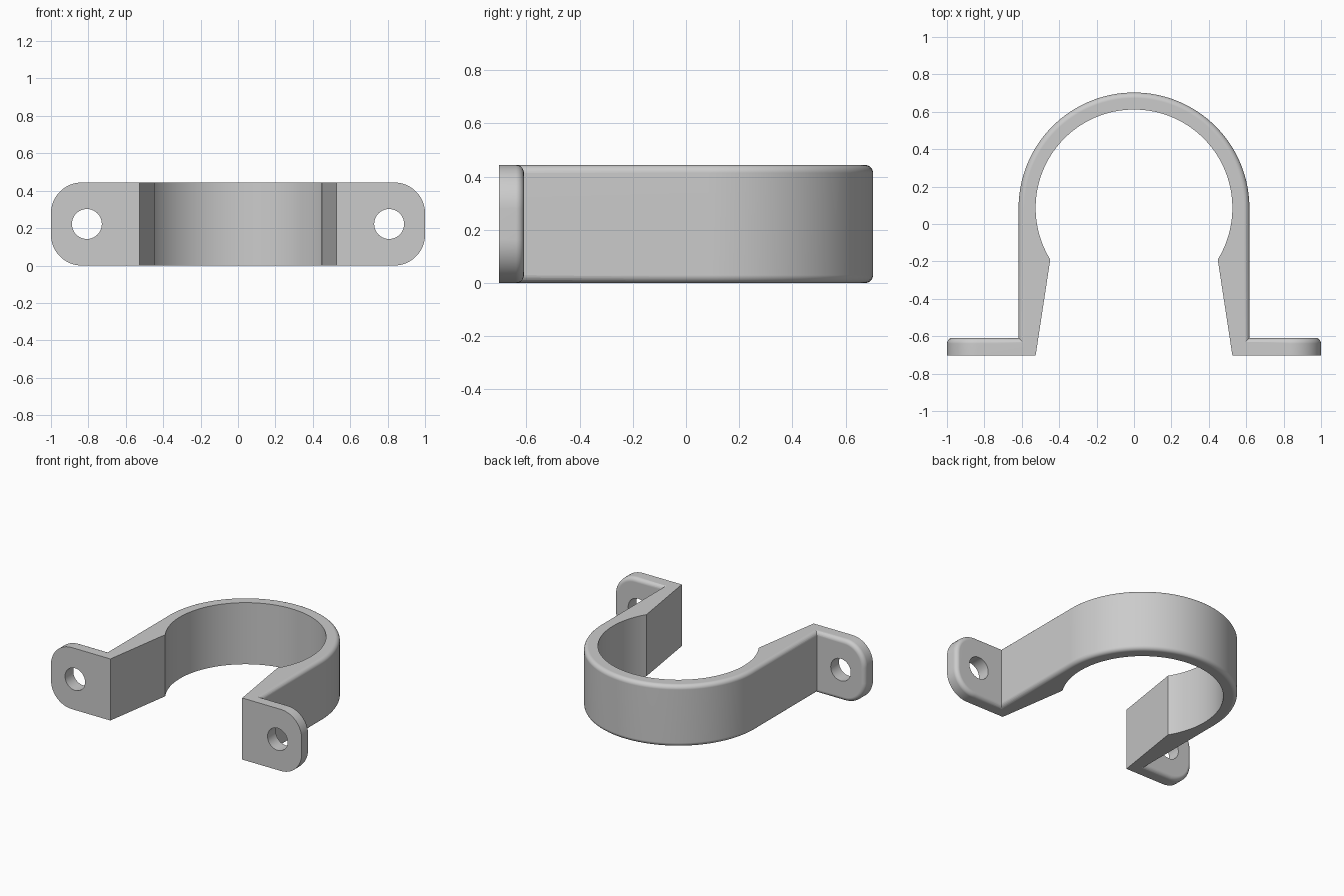
import bpy, bmesh
from math import sin, cos, pi, asin
from mathutils import Vector

cube = bpy.data.objects.get("Cube")
if cube:
    bpy.data.objects.remove(cube, do_unlink=True)

HEIGHT = 0.444           # strap width along z
FRONT, BACK = -0.703, -0.609   # faces of the mounting tabs
ARC_Y, R_OUT, R_IN = 0.086, 0.617, 0.526
FILLET = 0.03

grey = bpy.data.materials.new("light_grey")
grey.use_nodes = True
colour = (0.6, 0.6, 0.6, 1)
grey.diffuse_color = colour
grey.node_tree.nodes["Principled BSDF"].inputs["Base Color"].default_value = colour


def arc(cx, cy, r, a0, a1, n):
    return [(cx + r * cos(a0 + (a1 - a0) * i / n), cy + r * sin(a0 + (a1 - a0) * i / n))
            for i in range(n + 1)]


def extrude_profile(name, points, depth, round_edge=None):
    """Extrude a closed outline and round the edges picked by round_edge."""
    bm = bmesh.new()
    face = bm.faces.new([bm.verts.new(p) for p in points])
    moved = bmesh.ops.extrude_face_region(bm, geom=[face])["geom"]
    bmesh.ops.translate(bm, vec=Vector(depth),
                        verts=[v for v in moved if isinstance(v, bmesh.types.BMVert)])
    bmesh.ops.recalc_face_normals(bm, faces=bm.faces)
    if round_edge:
        edges = [e for e in bm.edges if round_edge(e.verts[0].co, e.verts[1].co)]
        bmesh.ops.bevel(bm, geom=edges, offset=FILLET, segments=5,
                        profile=0.5, affect='EDGES', clamp_overlap=False)
    mesh = bpy.data.meshes.new(name)
    bm.to_mesh(mesh)
    bm.free()
    mesh.materials.append(grey)
    obj = bpy.data.objects.new(name, mesh)
    bpy.context.collection.objects.link(obj)
    return obj


def combine(target, other, operation):
    bpy.context.view_layer.objects.active = target
    mod = target.modifiers.new(operation, 'BOOLEAN')
    mod.object, mod.operation, mod.solver = other, operation, 'EXACT'
    bpy.ops.object.modifier_apply(modifier=mod.name)
    bpy.data.objects.remove(other, do_unlink=True)


# Strap: round outer arch, inner bore with flared legs
dip = asin(0.276 / R_IN)
outline = [(R_OUT, FRONT)] + arc(0, ARC_Y, R_OUT, 0, pi, 64) + [(-R_OUT, FRONT), (-R_IN, FRONT)]
outline += arc(0, ARC_Y, R_IN, pi + dip, -dip, 80) + [(R_IN, FRONT)]


def outer_rim(a, b):
    def outside(p):
        return abs(p.x) > R_OUT - 0.001 if p.y < ARC_Y else Vector((p.x, p.y - ARC_Y)).length > R_OUT - 0.01
    return abs(a.z - b.z) < 0.001 and outside(a) and outside(b) and (a - b).length < 1


clamp = extrude_profile("pipe_clamp", [(x, y, 0) for x, y in outline], (0, 0, HEIGHT), outer_rim)

# Mounting tabs: rounded outer corners, filleted back rim, screw hole
CORNER, ROOT = 0.165, 0.565
tab = [(ROOT, 0)] + arc(1 - CORNER, CORNER, CORNER, -pi / 2, 0, 12)
tab += arc(1 - CORNER, HEIGHT - CORNER, CORNER, 0, pi / 2, 12) + [(ROOT, HEIGHT)]


def back_rim(a, b):
    at_root = abs(a.x) < ROOT + 0.001 and abs(b.x) < ROOT + 0.001
    return a.y > BACK - 0.001 and b.y > BACK - 0.001 and not at_root


for side, name in ((1, "left"), (-1, "right")):
    flange = extrude_profile(name + "_tab", [(side * x, FRONT, z) for x, z in tab],
                             (0, BACK - FRONT, 0), back_rim)
    combine(clamp, flange, 'UNION')
    hole = arc(side * 0.808, HEIGHT / 2, 0.08, 0, 2 * pi * 39 / 40, 39)
    cutter = extrude_profile(name + "_hole_cutter", [(x, FRONT - 0.1, z) for x, z in hole],
                             (0, 0.3, 0))
    cutter.hide_render = True
    combine(clamp, cutter, 'DIFFERENCE')

# Smooth shading with crisp edges and flat broad faces
bpy.ops.object.select_all(action='DESELECT')
clamp.select_set(True)
bpy.context.view_layer.objects.active = clamp
bpy.ops.object.shade_smooth_by_angle(angle=0.5)
weighted = clamp.modifiers.new("even_shading", 'WEIGHTED_NORMAL')
weighted.keep_sharp = True
